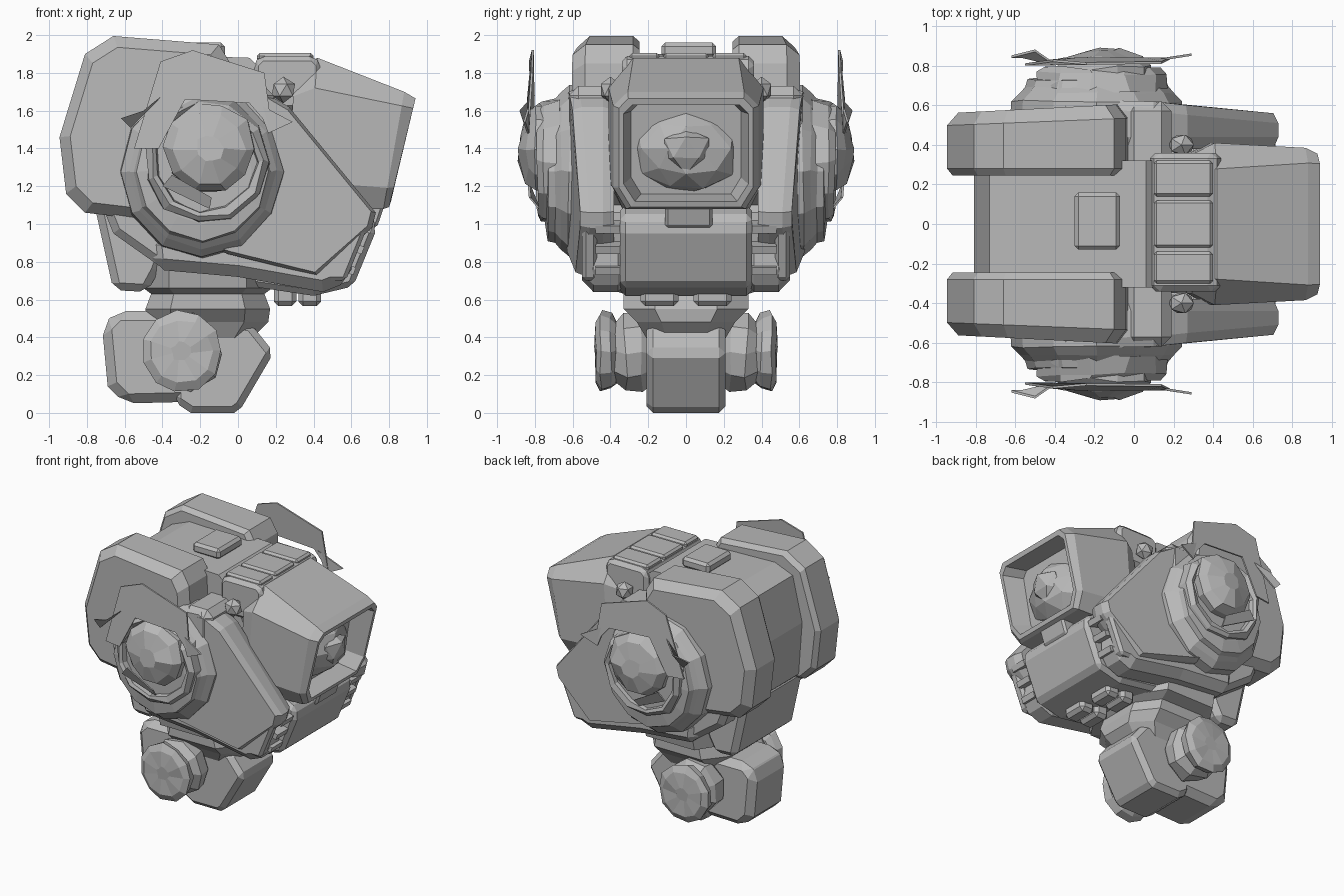
import bpy, bmesh, math, random
from mathutils import Vector

random.seed(4)
grey = bpy.data.materials.new("plain_grey")
grey.diffuse_color = (0.49, 0.49, 0.49, 1)


def finish(name, bm, mirror=False, bevel=0):
    bmesh.ops.recalc_face_normals(bm, faces=bm.faces)
    me = bpy.data.meshes.new(name)
    bm.to_mesh(me)
    bm.free()
    ob = bpy.data.objects.new(name, me)
    bpy.context.collection.objects.link(ob)
    me.materials.append(grey)
    if bevel:
        b = ob.modifiers.new("bevel", 'BEVEL')
        b.width, b.segments, b.limit_method = bevel, 1, 'ANGLE'
        b.angle_limit = math.radians(40)
    if mirror:
        ob.modifiers.new("mirror", 'MIRROR').use_axis = (False, True, False)
    return ob


def loft(name, rings, **kw):
    """Skin a list of equal-length point rings and cap both ends."""
    bm = bmesh.new()
    vs = [[bm.verts.new(p) for p in r] for r in rings]
    n = len(rings[0])
    for a, b in zip(vs, vs[1:]):
        for i in range(n):
            bm.faces.new((a[i], a[(i + 1) % n], b[(i + 1) % n], b[i]))
    bm.faces.new(vs[0])
    bm.faces.new(vs[-1])
    return finish(name, bm, **kw)


def prism(name, prof, y0, y1, **kw):
    """Side profile (x, z) pushed from y0 to y1."""
    return loft(name, [[(x, y, z) for x, z in prof] for y in (y0, y1)], **kw)


def shell(name, prof, steps):
    """Mirrored side profile scaled about its centre; steps are (y function, scale)."""
    cx = (min(x for x, z in prof) + max(x for x, z in prof)) / 2
    cz = (min(z for x, z in prof) + max(z for x, z in prof)) / 2
    return loft(name, [[(cx + (x - cx) * k, f(x, z), cz + (z - cz) * k) for x, z in prof]
                       for f, k in steps], mirror=True)


def box(name, x0, x1, y0, y1, z0, z1, **kw):
    return prism(name, [(x0, z0), (x1, z0), (x1, z1), (x0, z1)], y0, y1, **kw)


def lathe(name, cx, cz, steps, n, jitter=0.0, sx=1.0):
    """Stepped disc about the y axis from (y, radius) steps, mirrored."""
    j = lambda: random.uniform(-jitter, jitter)
    rings = [[(cx + sx * r * math.cos(2 * math.pi * i / n) + j(), y + j(),
               cz + r * math.sin(2 * math.pi * i / n) + j()) for i in range(n)] for y, r in steps]
    return loft(name, rings, mirror=True)


def ball(name, c, s, sub=1, jitter=0.0, mirror=False):
    bm = bmesh.new()
    bmesh.ops.create_icosphere(bm, subdivisions=sub, radius=1)
    for v in bm.verts:
        k = 1 + random.uniform(-jitter, jitter)
        v.co = Vector([c[i] + s[i] * v.co[i] * k for i in range(3)])
    return finish(name, bm, mirror)


# Torso core and lower back
prism("torso_core", [(-0.58, 1.9), (-0.73, 1.84), (-0.81, 1.5), (-0.78, 1.1), (-0.55, 0.9), (0.3, 0.8),
                     (0.4, 1.2), (0.2, 1.75), (0.06, 1.88)], -0.32, 0.32)
prism("lower_back", [(-0.76, 1.1), (-0.66, 0.65), (-0.48, 0.64), (-0.42, 0.75), (-0.3, 1.1)],
      -0.36, 0.36, bevel=0.04)
prism("lower_back_side", [(-0.72, 1.1), (-0.66, 0.95), (-0.42, 0.78), (-0.1, 0.75), (-0.1, 1.1)],
      0.3, 0.52, mirror=True, bevel=0.04)
box("top_hatch", -0.3, -0.07, -0.13, 0.16, 1.88, 1.96, bevel=0.02)

# Rounded back packs, chamfered mostly on the outside
pack = [(-0.66, 1.995), (-0.81, 1.90), (-0.945, 1.46), (-0.91, 1.16), (-0.81, 1.06), (-0.3, 1.0),
        (0.0, 1.2), (-0.04, 1.85), (-0.1, 1.95)]
shell("back_pack", pack, [(lambda x, z: 0.245, 0.94), (lambda x, z: 0.28, 1.0),
                          (lambda x, z: 0.5 + 0.04 * (x + 0.9), 1.0),
                          (lambda x, z: 0.565 + 0.045 * (x + 0.9), 0.88)])

# Collar between the packs and the head
prism("collar", [(0.08, 1.85), (0.12, 1.89), (0.4, 1.89), (0.44, 1.85), (0.44, 1.6), (0.08, 1.6)],
      -0.34, 0.36, bevel=0.03)
for y, w in ((-0.22, 0.08), (0.0, 0.12), (0.23, 0.09)):
    box("collar_plate", 0.1, 0.4, y - w, y + w, 1.86, 1.905, bevel=0.015)
ball("collar_knob", (0.24, 0.4, 1.71), (0.07, 0.06, 0.07), mirror=True)
box("shoulder_bridge", -0.05, 0.19, 0.25, 0.62, 1.3, 1.73, mirror=True, bevel=0.05)

# Flanks: outer cheek plates that narrow toward the chest
flank = [(0.27, 1.62), (0.73, 1.06), (0.71, 0.98), (0.42, 0.725), (-0.05, 0.84), (-0.45, 0.98),
         (-0.57, 1.35), (-0.35, 1.7), (0.1, 1.72)]
out = lambda x, z: 0.63 - 0.045 * max(x, 0) / 0.42 if x < 0.5 else 0.56
shell("flank", flank, [(lambda x, z: 0.38, 0.96), (lambda x, z: 0.44, 1.0),
                       (lambda x, z: out(x, z) - 0.05, 1.0), (out, 0.96)])
prism("flank_underside", [(-0.47, 0.95), (-0.45, 0.76), (0.0, 0.72), (0.45, 0.64), (0.6, 0.7), (0.6, 0.95)],
      0.3, 0.55, mirror=True, bevel=0.06)


# Head: tapered box with an open framed front
def section(t, b, w, top=0.86, f1=0.09):
    pts = [(0, top * w), (f1, w), (0.82, w), (1, 0.82 * w)]
    at = lambda f, y: (t[0] + (b[0] - t[0]) * f, y, t[1] + (b[1] - t[1]) * f)
    return [at(f, y) for f, y in pts] + [at(f, -y) for f, y in reversed(pts)]


loft("head_shell", [section((0.3, 1.82), (0.26, 1.1), 0.35, 0.7, 0.2),
                    section((0.42, 1.88), (0.36, 1.08), 0.41, 0.68, 0.2),
                    section((0.88, 1.7), (0.77, 1.08), 0.385, 0.8, 0.12),
                    section((0.94, 1.665), (0.8, 1.09), 0.355),
                    section((0.93, 1.63), (0.81, 1.12), 0.33),
                    section((0.77, 1.64), (0.68, 1.16), 0.29)])
ball("face_core", (0.64, 0, 1.4), (0.2, 0.29, 0.25), sub=2, jitter=0.08)
ball("face_ridge", (0.8, 0.0, 1.4), (0.08, 0.14, 0.12), jitter=0.15)

# Chest block, chin block and vents
prism("chest_block", [(0.72, 1.04), (0.725, 0.95), (0.61, 0.67), (0.4, 0.62), (0.0, 0.68), (0.0, 1.1),
                      (0.6, 1.1)], -0.35, 0.35, bevel=0.03)
prism("chin_block", [(0.5, 0.97), (0.735, 0.98), (0.78, 1.11), (0.5, 1.11)], -0.11, 0.14, bevel=0.015)
prism("vent_back", [(0.6, 0.98), (0.54, 0.72), (0.3, 0.72), (0.3, 0.98)], 0.33, 0.5, mirror=True)
for i in range(3):
    z, x = 0.73 + 0.11 * i, 0.61 + 0.045 * i
    prism("vent_slat", [(x - 0.1, z + 0.03), (x, z), (x + 0.015, z + 0.04), (x - 0.08, z + 0.07)],
          0.35, 0.48, mirror=True)
prism("vent_post", [(0.7, 1.02), (0.57, 0.7), (0.45, 0.7), (0.5, 1.02)], 0.47, 0.55, mirror=True, bevel=0.02)
for x in (0.25, 0.38):
    box("belly_plate", x - 0.06, x + 0.06, 0.04, 0.24, 0.565, 0.68, mirror=True, bevel=0.025)

# Stepped shoulder sockets with torn outer plates
lathe("shoulder_base", -0.19, 1.28, [(0.5, 0.46), (0.62, 0.45), (0.66, 0.41), (0.69, 0.38),
                                     (0.73, 0.365), (0.745, 0.28)], 12, 0.006, 0.95)
lathe("shoulder_ring", -0.17, 1.33, [(0.66, 0.345), (0.76, 0.325), (0.79, 0.3), (0.77, 0.275),
                                     (0.7, 0.26), (0.68, 0.1)], 11, 0.012)
lathe("shoulder_hub", -0.15, 1.4, [(0.66, 0.24), (0.79, 0.245), (0.84, 0.19), (0.88, 0.07)], 10, 0.012)


def sheet(name, pts):
    loft(name, [[(x, y, z) for x, y, z in pts], [(x, y + 0.012, z) for x, y, z in pts]], mirror=True)


sheet("torn_plate", [(-0.41, 0.82, 1.86), (-0.24, 0.805, 1.92), (0.14, 0.81, 1.8), (0.18, 0.83, 1.5),
                     (0.06, 0.83, 1.64), (-0.28, 0.83, 1.66), (-0.42, 0.82, 1.4), (-0.55, 0.8, 1.4)])
sheet("torn_shard_rear", [(-0.62, 0.84, 1.56), (-0.5, 0.87, 1.6), (-0.4, 0.8, 1.68), (-0.57, 0.84, 1.51)])
sheet("torn_shard_front", [(0.1, 0.82, 1.64), (0.29, 0.85, 1.54), (0.16, 0.83, 1.48)])
sheet("torn_shard_low", [(-0.4, 0.82, 1.2), (-0.15, 0.77, 1.08), (-0.14, 0.82, 1.14), (-0.35, 0.83, 1.26)])

# Waist
loft("waist", [[(-0.16 + a * x, b * y, z) for x, y in
                ((1, .5), (.6, 1), (-.6, 1), (-1, .5), (-1, -.5), (-.6, -1), (.6, -1), (1, -.5))]
               for z, a, b in ((0.38, 0.22, 0.2), (0.48, 0.32, 0.26), (0.55, 0.33, 0.33),
                               (0.63, 0.3, 0.33), (0.66, 0.34, 0.42), (0.8, 0.34, 0.45))])
box("waist_tab", 0.0, 0.15, -0.16, 0.16, 0.44, 0.64, bevel=0.04)

# Pelvis blocks
prism("pelvis_rear", [(-0.72, 0.46), (-0.64, 0.54), (-0.3, 0.54), (-0.2, 0.06), (-0.6, 0.05), (-0.69, 0.14)],
      -0.21, 0.21, bevel=0.05)
prism("pelvis_front", [(-0.3, 0.5), (0.07, 0.47), (0.19, 0.32), (0.02, 0.03), (-0.02, 0.0), (-0.25, 0.0),
                       (-0.34, 0.06)], -0.21, 0.21, bevel=0.035)

# Hip joints
lathe("hip_joint", -0.28, 0.32, [(0.17, 0.15), (0.23, 0.2), (0.32, 0.205), (0.38, 0.16)], 9, 0.012)
lathe("hip_cap", -0.3, 0.325, [(0.37, 0.16), (0.4, 0.2), (0.45, 0.215), (0.475, 0.17), (0.48, 0.05)], 11, 0.008)
